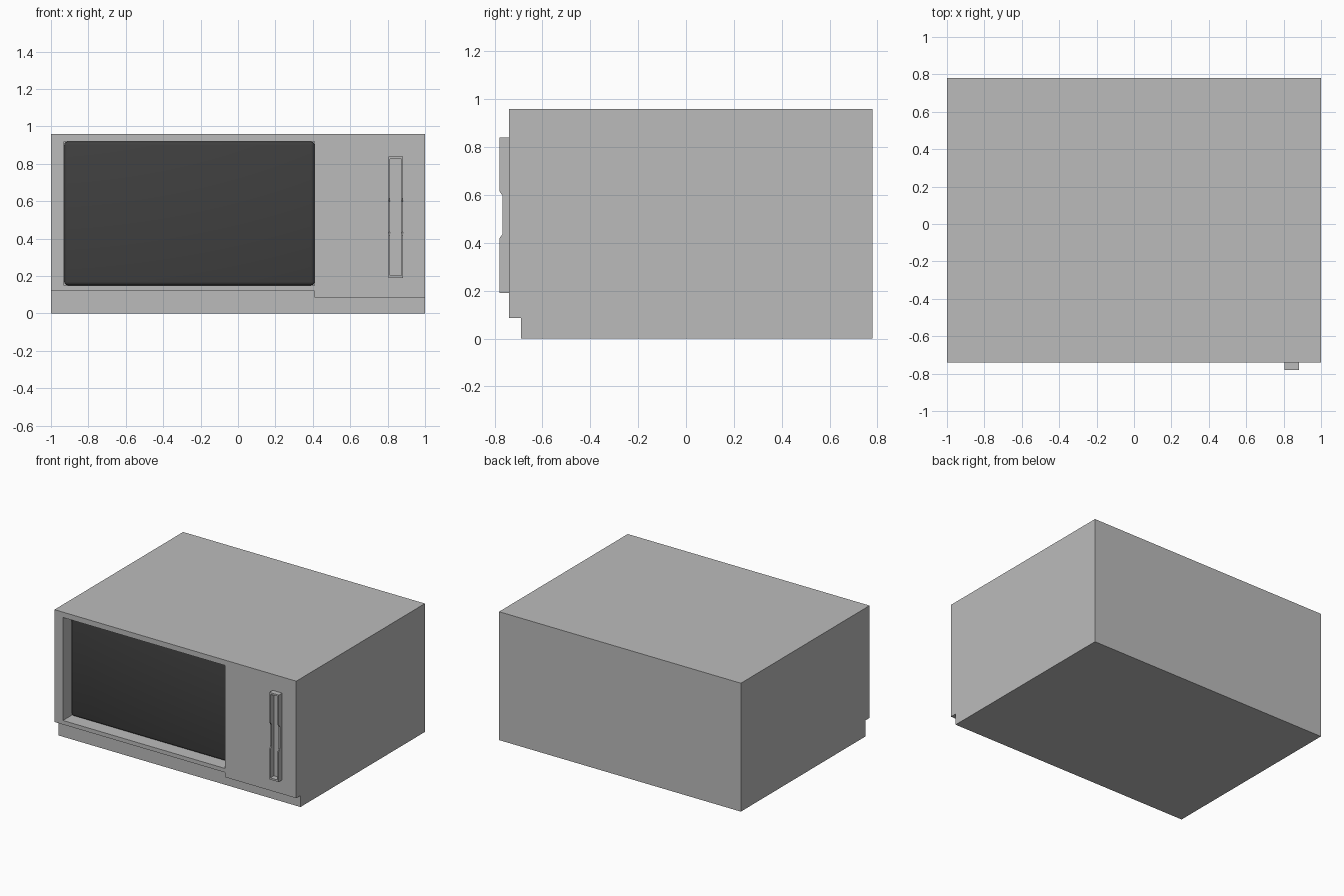
import bpy

if "Cube" in bpy.data.objects:
    bpy.data.objects.remove(bpy.data.objects["Cube"])


def material(name, v):
    m = bpy.data.materials.new(name)
    m.diffuse_color = (v, v, v, 1)
    m.use_nodes = True
    m.node_tree.nodes["Principled BSDF"].inputs["Base Color"].default_value = m.diffuse_color
    return m


GREY = material("cabinet_grey", 0.5)
DARK = material("dark_glass", 0.05)


def prism(name, pts, axis, a, b, mat=GREY):
    """Extrude a 2D profile along 'x' (pts are y,z) or 'y' (pts are x,z)."""
    def place(p, d):
        return (d, p[0], p[1]) if axis == 'x' else (p[0], d, p[1])
    n = len(pts)
    verts = [place(p, a) for p in pts] + [place(p, b) for p in pts]
    faces = [list(range(n)), list(range(n, 2 * n))[::-1]]
    faces += [[i, i + n, (i + 1) % n + n, (i + 1) % n] for i in range(n)]
    me = bpy.data.meshes.new(name)
    me.from_pydata(verts, [], faces)
    me.materials.append(mat)
    ob = bpy.data.objects.new(name, me)
    bpy.context.collection.objects.link(ob)
    bpy.ops.object.select_all(action='DESELECT')
    bpy.context.view_layer.objects.active = ob
    ob.select_set(True)
    bpy.ops.object.mode_set(mode='EDIT')
    bpy.ops.mesh.select_all(action='SELECT')
    bpy.ops.mesh.normals_make_consistent(inside=False)
    bpy.ops.object.mode_set(mode='OBJECT')
    return ob


def box(name, x0, x1, y0, y1, z0, z1, mat=GREY):
    return prism(name, [(x0, z0), (x1, z0), (x1, z1), (x0, z1)], 'y', y0, y1, mat)


def apply_modifier(ob, mod):
    bpy.context.view_layer.objects.active = ob
    bpy.ops.object.modifier_apply(modifier=mod.name)


def cut(ob, cutter):
    mod = ob.modifiers.new("cut", 'BOOLEAN')
    mod.operation = 'DIFFERENCE'
    mod.solver = 'EXACT'
    mod.object = cutter
    apply_modifier(ob, mod)
    bpy.data.objects.remove(cutter)


# Cabinet with a stepped toe kick and a deep window pocket
cabinet = box("cabinet", -1, 1, -0.74, 0.78, 0, 0.96)
kick = [(-1.1, -0.1), (1.1, -0.1), (1.1, 0.085), (0.41, 0.085), (0.41, 0.12), (-1.1, 0.12)]
cut(cabinet, prism("kick_cutter", kick, 'y', -0.9, -0.69))
cut(cabinet, box("window_cutter", -0.93, 0.41, -0.9, -0.60, 0.15, 0.92))

# Dark window pane with rounded edges, set back in the pocket
pane = box("window_glass", -0.929, 0.409, -0.65, -0.595, 0.151, 0.919, DARK)
bev = pane.modifiers.new("bevel", 'BEVEL')
bev.width = 0.018
bev.segments = 3
apply_modifier(pane, bev)
bpy.ops.object.select_all(action='DESELECT')
pane.select_set(True)
bpy.ops.object.shade_smooth_by_angle()

# Handle: thin upright rim with a finger notch in the middle
profile = [(-0.74, 0.19), (-0.78, 0.19), (-0.78, 0.418), (-0.767, 0.436),
           (-0.767, 0.598), (-0.78, 0.616), (-0.78, 0.84), (-0.74, 0.84)]
handle = prism("door_handle", profile, 'x', 0.805, 0.883)
cut(handle, box("handle_cutter", 0.814, 0.874, -0.9, -0.7, 0.203, 0.827))
